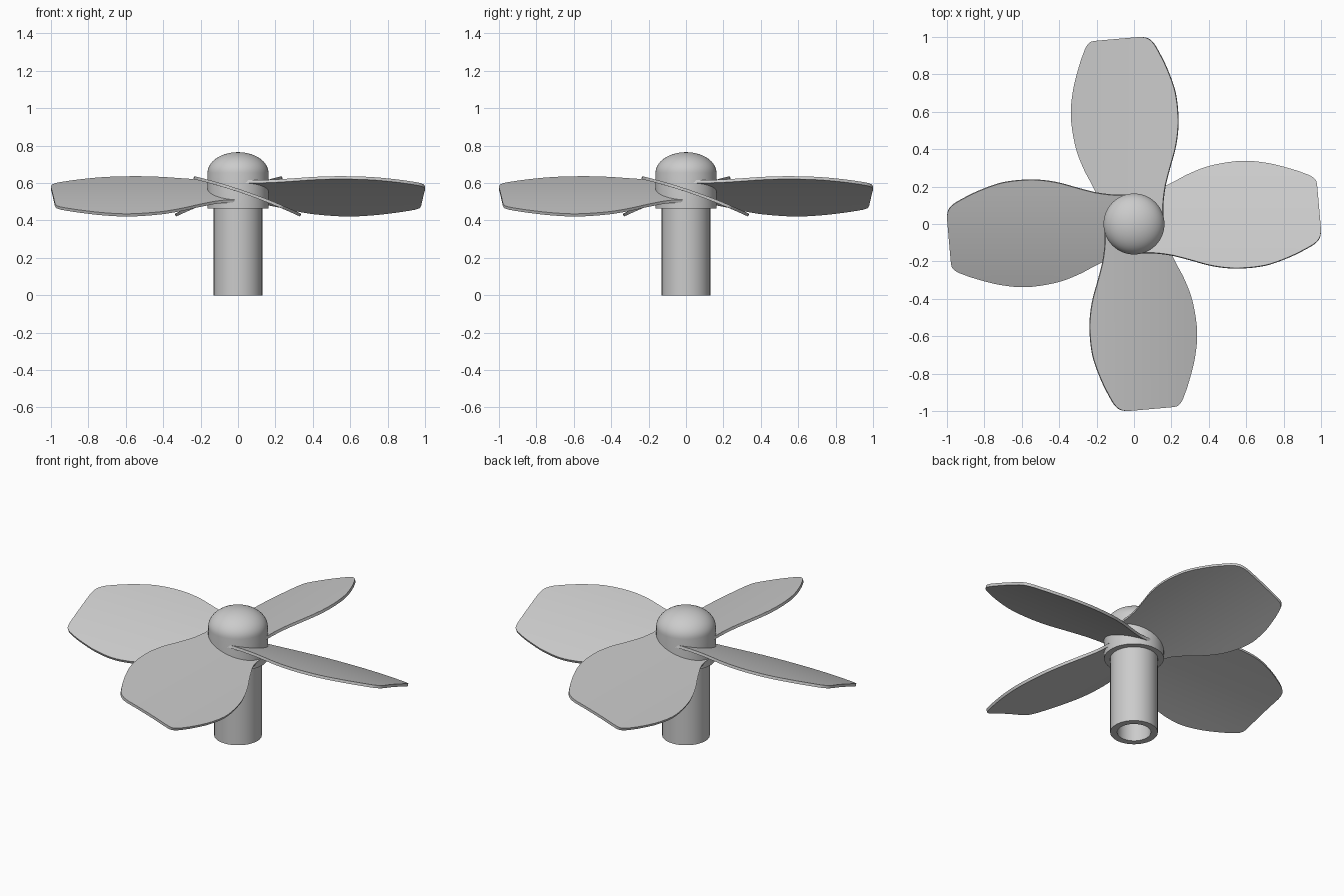
import bpy
import bmesh
import math
from mathutils import Vector

cube = bpy.data.objects.get("Cube")
if cube:
    bpy.data.objects.remove(cube, do_unlink=True)

SEGMENTS = 64
HUB_RADIUS = 0.163

grey = bpy.data.materials.new("plain_grey")
grey.use_nodes = True
colour = (0.6, 0.6, 0.6, 1)
grey.diffuse_color = colour
grey.node_tree.nodes["Principled BSDF"].inputs["Base Color"].default_value = colour


def add_object(name, mesh):
    obj = bpy.data.objects.new(name, mesh)
    bpy.context.collection.objects.link(obj)
    return obj


def select_only(obj):
    bpy.ops.object.select_all(action='DESELECT')
    obj.select_set(True)
    bpy.context.view_layer.objects.active = obj


def finish(obj):
    obj.data.materials.append(grey)
    select_only(obj)
    bpy.ops.object.shade_smooth_by_angle(angle=math.radians(35))


def lathe(name, profile):
    """Spin a list of (radius, height) points around the z axis."""
    bm = bmesh.new()
    verts = [bm.verts.new((r, 0, z)) for r, z in profile]
    edges = [bm.edges.new(pair) for pair in zip(verts, verts[1:])]
    bmesh.ops.spin(bm, geom=verts + edges, cent=(0, 0, 0), axis=(0, 0, 1),
                   angle=math.tau, steps=SEGMENTS)
    bmesh.ops.remove_doubles(bm, verts=bm.verts, dist=0.0001)
    bmesh.ops.recalc_face_normals(bm, faces=bm.faces)
    mesh = bpy.data.meshes.new(name)
    bm.to_mesh(mesh)
    bm.free()
    obj = add_object(name, mesh)
    finish(obj)
    return obj


def smooth_path(points, steps=4):
    """Catmull-Rom curve through the given points."""
    pts = [Vector(p) for p in points]
    pts = [pts[0]] + pts + [pts[-1]]
    path = []
    for a, b, c, d in zip(pts, pts[1:], pts[2:], pts[3:]):
        for k in range(steps):
            t = k / steps
            path.append(b + (c - a) * t / 2
                        + (a * 2 - b * 5 + c * 4 - d) * t * t / 2
                        + (b * 3 - a - c * 3 + d) * t ** 3 / 2)
    path.append(pts[-1])
    return path


def blade_height(y):
    """Pitched, slightly cambered top surface of a blade."""
    return 0.57 - 0.33 * y - 0.2 * y * y


# Hollow shaft
lathe("shaft", [(0, 0.45), (0.092, 0.45), (0.092, 0), (0.13, 0),
                (0.13, 0.47), (0, 0.47)])

# Hub with a domed cap
dome = [(HUB_RADIUS * math.cos(a), 0.655 + 0.11 * math.sin(a))
        for a in (math.pi / 2 * k / 14 for k in range(14))]
lathe("hub", [(0, 0.465), (HUB_RADIUS, 0.465)] + dome + [(0, 0.765)])

# Blade outline: raised edge and lowered edge, from root to tip
raised_edge = smooth_path([
    (0.02, -0.155), (0.1, -0.153), (0.2, -0.165), (0.3, -0.19),
    (0.42, -0.222), (0.55, -0.235), (0.7, -0.22), (0.83, -0.175),
    (0.93, -0.125), (0.975, -0.095), (0.995, -0.065), (1, -0.03)])
lowered_edge = smooth_path([
    (0.02, 0.165), (0.1, 0.175), (0.2, 0.22), (0.3, 0.272),
    (0.42, 0.315), (0.58, 0.338), (0.72, 0.325), (0.84, 0.295),
    (0.92, 0.268), (0.957, 0.25), (0.974, 0.23), (0.98, 0.2)])

# Blade surface between the two edges
COLUMNS = 12
bm = bmesh.new()
rows = []
for start, end in zip(raised_edge, lowered_edge):
    row = []
    for j in range(COLUMNS + 1):
        p = start.lerp(end, j / COLUMNS)
        row.append(bm.verts.new((p.x, p.y, blade_height(p.y))))
    rows.append(row)
for near, far in zip(rows, rows[1:]):
    for j in range(COLUMNS):
        bm.faces.new((near[j], far[j], far[j + 1], near[j + 1]))
blade_mesh = bpy.data.meshes.new("blade")
bm.to_mesh(blade_mesh)
bm.free()

blade = add_object("blade_left", blade_mesh)
thickness = blade.modifiers.new("thickness", 'SOLIDIFY')
thickness.thickness = 0.016
thickness.offset = -1
select_only(blade)
bpy.ops.object.modifier_apply(modifier=thickness.name)
finish(blade)

# Remaining blades, a quarter turn apart
for turn, side in enumerate(("back", "right", "front"), start=1):
    copy = add_object("blade_" + side, blade.data)
    copy.rotation_euler.z = turn * math.pi / 2
